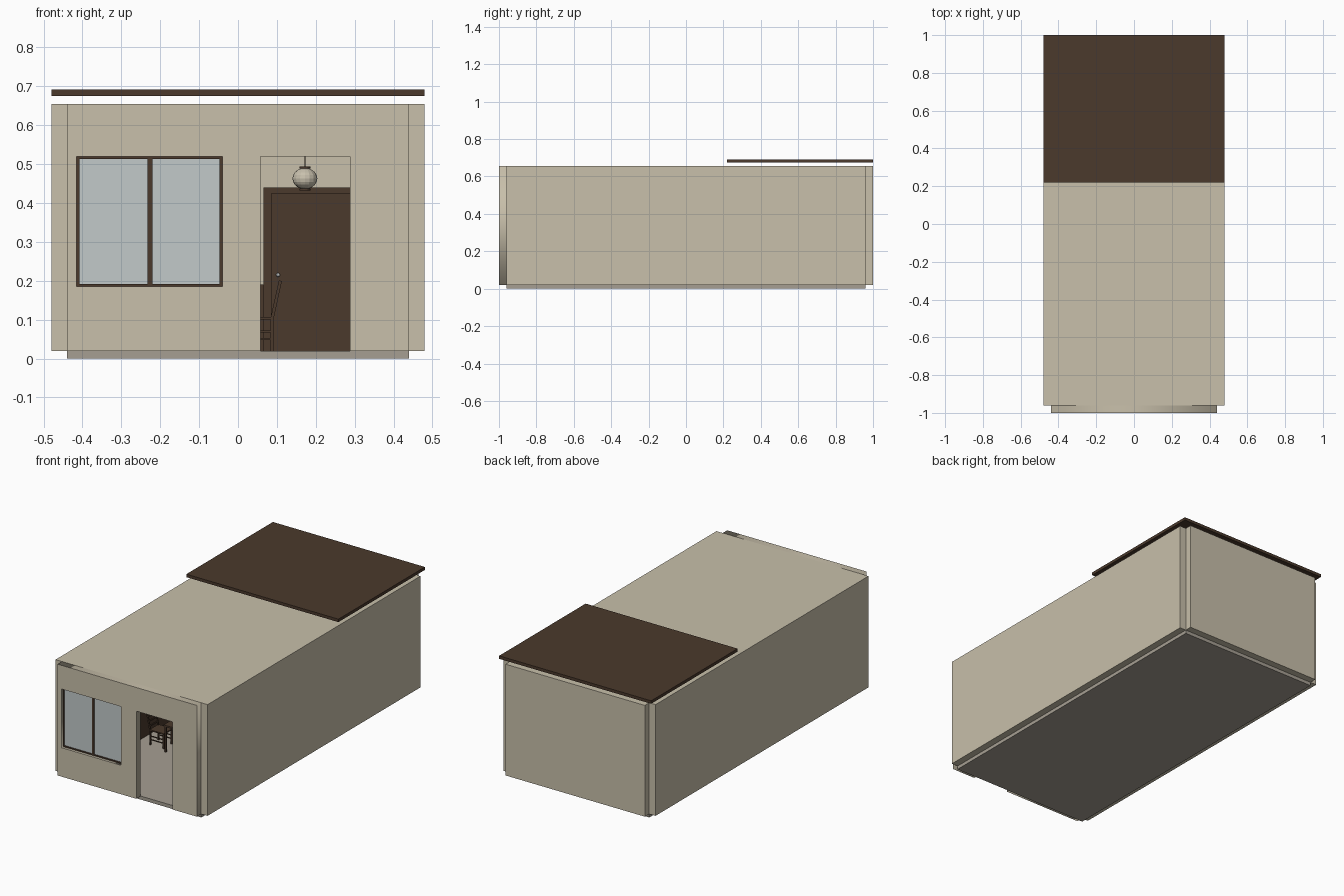
import bpy
from math import pi
from mathutils import Vector

cube = bpy.data.objects.get("Cube")
if cube:
    bpy.data.objects.remove(cube, do_unlink=True)


def material(name, rgb):
    m = bpy.data.materials.new(name)
    m.use_nodes = True
    m.diffuse_color = (*rgb, 1)
    m.node_tree.nodes["Principled BSDF"].inputs["Base Color"].default_value = (*rgb, 1)
    return m


CREAM = material("cream plaster", (0.58, 0.525, 0.405))
STONE = material("grey floor", (0.38, 0.345, 0.29))
WOOD = material("dark wood", (0.069, 0.041, 0.025))
GLASS = material("pale glass", (0.54, 0.585, 0.585))
PAPER = material("lamp shade", (0.58, 0.53, 0.42))
METAL = material("knob metal", (0.5, 0.5, 0.48))


def box(name, x, y, z, mat):
    """Box from its (low, high) range on each axis."""
    bpy.ops.mesh.primitive_cube_add(size=1)
    ob = bpy.context.object
    ob.name = name
    ob.location = [sum(r) / 2 for r in (x, y, z)]
    ob.scale = [r[1] - r[0] for r in (x, y, z)]
    bpy.ops.object.transform_apply(location=False, rotation=False)
    ob.data.materials.append(mat)
    return ob


def bar(name, a, b, width, mat):
    """Square bar between two points."""
    a, b = Vector(a), Vector(b)
    ob = box(name, (-width / 2, width / 2), (-width / 2, width / 2),
             (-(b - a).length / 2, (b - a).length / 2), mat)
    ob.location = (a + b) / 2
    ob.rotation_euler = (b - a).to_track_quat("Z", "Y").to_euler()


# Shell: floor, walls, ceiling and raised roof panel
W, L, FLOOR, TOP, T = 0.44, 0.96, 0.02, 0.655, 0.04
box("floor", (-W, W), (-L, L), (0, FLOOR), STONE)
box("ceiling", (-W, W), (-L, L), (TOP - 0.02, TOP), CREAM)
box("left_wall", (W, W + T), (-L, L), (FLOOR, TOP), CREAM)
box("right_wall", (-W - T, -W), (-L, L), (FLOOR, TOP), CREAM)
box("back_wall", (-W, W), (L, L + T), (FLOOR, TOP), CREAM)
box("roof_panel", (-W - T, W + T), (0.22, 1), (0.675, 0.692), WOOD)

# Front wall: outline with a doorway notch, and a window hole
DX, DZ = (0.058, 0.288), 0.52
WX, WZ = (-0.415, -0.04), (0.185, 0.52)
outline = [(-W, FLOOR), (DX[0], FLOOR), (DX[0], DZ), (DX[1], DZ),
           (DX[1], FLOOR), (W, FLOOR), (W, TOP), (-W, TOP)]
hole = [(WX[0], WZ[0]), (WX[0], WZ[1]), (WX[1], WZ[1]), (WX[1], WZ[0])]
curve = bpy.data.curves.new("front_wall", "CURVE")
curve.dimensions = "2D"
curve.fill_mode = "BOTH"
curve.extrude = T / 2
for loop in (outline, hole):
    spline = curve.splines.new("POLY")
    spline.points.add(len(loop) - 1)
    for p, (x, z) in zip(spline.points, loop):
        p.co = (x, z, 0, 1)
    spline.use_cyclic_u = True
curve.materials.append(CREAM)
front = bpy.data.objects.new("front_wall", curve)
bpy.context.collection.objects.link(front)
front.rotation_euler.x = pi / 2
front.location.y = -L - T / 2
bpy.ops.object.select_all(action="DESELECT")
front.select_set(True)
bpy.context.view_layer.objects.active = front
bpy.ops.object.convert(target="MESH")

# Window set back in its opening
F, FY = 0.007, (-0.985, -0.97)
for x in WX[0], WX[1] - F:
    box("window_stile", (x, x + F), FY, WZ, WOOD)
for z in WZ[0], WZ[1] - F:
    box("window_rail", (WX[0] + F, WX[1] - F), FY, (z, z + F), WOOD)
box("window_mullion", (-0.233, -0.22), FY, (WZ[0] + F, WZ[1] - F), WOOD)
box("window_glass", (WX[0] + F, WX[1] - F), (-0.98, -0.976), (WZ[0] + F, WZ[1] - F), GLASS)

# Inner partition with its door
box("partition", (-W, W), (0.22, 0.24), (FLOOR, TOP - 0.02), CREAM)
box("inner_door_frame", (0.066, 0.318), (0.205, 0.22), (FLOOR, 0.44), WOOD)
box("inner_door", (0.085, 0.299), (0.2, 0.205), (FLOOR, 0.425), WOOD)
bpy.ops.mesh.primitive_uv_sphere_add(segments=12, ring_count=8, radius=0.005,
                                     location=(0.103, 0.195, 0.215))
bpy.context.object.name = "door_knob"
bpy.context.object.data.materials.append(METAL)

# Low cabinets along the side and inner walls
box("side_cabinet", (-W, -0.34), (-0.45, 0.1), (FLOOR, 0.19), WOOD)
box("back_cabinet", (-W, 0.066), (0.1, 0.22), (FLOOR, 0.19), WOOD)

# Table
TX, TY = (-0.155, -0.005), (-0.45, -0.29)
box("table_top", TX, TY, (0.165, 0.175), WOOD)
for x in TX[0] + 0.008, TX[1] - 0.008:
    for y in TY[0] + 0.008, TY[1] - 0.008:
        bar("table_leg", (x, y, FLOOR), (x, y, 0.165), 0.01, WOOD)


def chair(cx, cy, s):
    """Slatted chair whose back is on the side s of its centre."""
    box("chair_seat", (cx - 0.045, cx + 0.045), (cy - 0.04, cy + 0.04), (0.1, 0.107), WOOD)
    back, foot = cx + s * 0.042, cx - s * 0.042
    for y in cy - 0.036, cy + 0.036:
        bar("chair_front_leg", (foot, y, FLOOR), (foot, y, 0.1), 0.008, WOOD)
        bar("chair_back_leg", (back, y, FLOOR), (back, y, 0.105), 0.008, WOOD)
        bar("chair_back_post", (back, y, 0.1), (back + s * 0.022, y, 0.2), 0.008, WOOD)
        for z in 0.05, 0.07:
            bar("chair_stretcher", (foot, y, z), (back, y, z), 0.005, WOOD)
    for z in 0.125, 0.15, 0.175, 0.196:
        x = back + s * 0.22 * (z - 0.1)
        bar("chair_slat", (x, cy - 0.036, z), (x, cy + 0.036, z), 0.007, WOOD)


chair(0.045, -0.38, 1)
chair(-0.22, -0.38, -1)

# Hanging lamp
LX, LY, LZ = 0.172, -0.38, 0.463
bpy.ops.mesh.primitive_uv_sphere_add(segments=16, ring_count=10, radius=0.032, location=(LX, LY, LZ))
lamp = bpy.context.object
lamp.name = "lamp_shade"
lamp.scale.z = 0.85
lamp.data.materials.append(PAPER)
for name, z, r, h in (("lamp_cap", 0.491, 0.014, 0.005), ("lamp_base", 0.435, 0.014, 0.005),
                      ("lamp_cord", 0.564, 0.0015, 0.142)):
    bpy.ops.mesh.primitive_cylinder_add(vertices=16, radius=r, depth=h, location=(LX, LY, z))
    bpy.context.object.name = name
    bpy.context.object.data.materials.append(WOOD)
